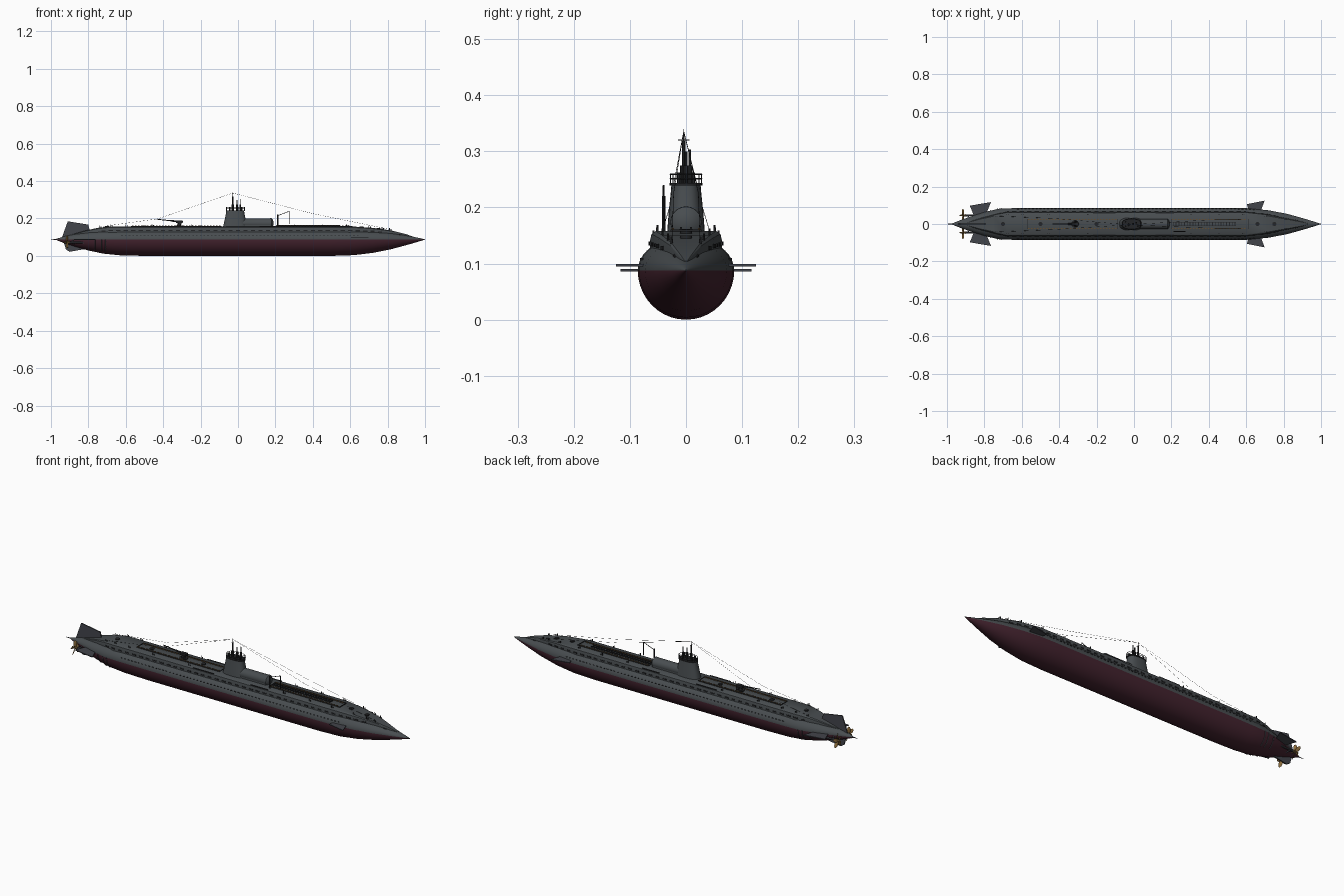
import bpy, bmesh, math
from mathutils import Matrix, Vector

if "Cube" in bpy.data.objects:
    bpy.data.objects.remove(bpy.data.objects["Cube"])

def material(name, r, g, b):
    m = bpy.data.materials.new(name)
    m.diffuse_color = (r, g, b, 1)
    m.use_nodes = True
    m.node_tree.nodes["Principled BSDF"].inputs["Base Color"].default_value = m.diffuse_color
    return m

GREY = material("hull grey", 0.065, 0.074, 0.080)
RED = material("lower hull red", 0.055, 0.016, 0.027)
FIN = material("fin grey", 0.055, 0.058, 0.070)
DARK = material("dark metal", 0.017, 0.018, 0.020)
BRASS = material("brass", 0.26, 0.15, 0.045)
WOOD = material("deck wood", 0.13, 0.075, 0.03)
MID = 0.088     # waterline height

def finish(name, bm, *mats, smooth=True):
    bmesh.ops.recalc_face_normals(bm, faces=bm.faces)
    me = bpy.data.meshes.new(name)
    for f in bm.faces:
        f.smooth = smooth
    bm.to_mesh(me)
    bm.free()
    for m in mats:
        me.materials.append(m)
    me.set_sharp_from_angle(angle=0.6)
    ob = bpy.data.objects.new(name, me)
    bpy.context.collection.objects.link(ob)
    return ob

def loft(rings):
    bm = bmesh.new()
    rows = [[bm.verts.new(p) for p in r] for r in rings]
    n = len(rows[0])
    for a, b in zip(rows, rows[1:]):
        for i in range(n):
            j = (i + 1) % n
            bm.faces.new((a[i], a[j], b[j], b[i]))
    bm.faces.new(rows[0])
    bm.faces.new(rows[-1])
    return bm

def box(bm, c, s, rot=Matrix()):
    m = Matrix.Translation(c) @ rot @ Matrix.Diagonal((*s, 1))
    bmesh.ops.create_cube(bm, size=1, matrix=m)

def rod(bm, p, q, r, r2=None, seg=8):
    p, q = Vector(p), Vector(q)
    d = q - p
    m = Matrix.Translation((p + q) / 2) @ d.to_track_quat('Z', 'Y').to_matrix().to_4x4()
    bmesh.ops.create_cone(bm, cap_ends=True, segments=seg, radius1=r,
                          radius2=r if r2 is None else r2, depth=d.length, matrix=m)

def path(bm, pts, r, seg=5):
    for p, q in zip(pts, pts[1:]):
        rod(bm, p, q, r, seg=seg)

def interp(table, x, k):
    for a, b in zip(table, table[1:]):
        if a[0] <= x <= b[0]:
            t = (x - a[0]) / (b[0] - a[0])
            return a[k] + (b[k] - a[k]) * t
    return 0

# Pressure hull: x, half width, height above and depth below the waterline
HULL = [(-.975, .002, .002, .002), (-.93, .02, .016, .02), (-.87, .041, .03, .039),
        (-.8, .064, .044, .059), (-.72, .082, .056, .076), (-.63, .085, .06, .085),
        (-.5, .086, .06, .088), (.5, .086, .06, .088), (.62, .084, .059, .084),
        (.72, .073, .052, .072), (.82, .054, .038, .052), (.92, .026, .018, .025),
        (1, .001, .001, .001)]
N = 40

def hull_ring(x, w, up, dn):
    pts = []
    for i in range(N):
        a = 2 * math.pi * i / N
        s = math.sin(a)
        pts.append((x, w * math.cos(a), MID + s * (up if s > 0 else dn)))
    return pts

bm = loft([hull_ring(*h) for h in HULL])
for f in bm.faces:
    f.material_index = 1 if f.calc_center_median().z < MID - .0005 else 0
finish("hull", bm, GREY, RED)

# Raised deck casing: x, half width, top height
CASING = [(-.89, .010, .114), (-.82, .032, .134), (-.75, .05, .15), (-.68, .064, .158),
          (.6, .064, .158), (.72, .05, .150), (.82, .03, .136), (.9, .012, .116),
          (.93, .003, .105)]

def casing_ring(x, w, zt):
    half = [(w, .1), (w, .1 + .72 * (zt - .1)), (.96 * w, .1 + .91 * (zt - .1)), (.84 * w, zt)]
    return [(x, y, z) for y, z in half] + [(x, -y, z) for y, z in reversed(half)]

finish("deck_casing", loft([casing_ring(*c) for c in CASING]), GREY)

# Drain slots, shoulder slits and deck hatches
bm = bmesh.new()
for s in (-1, 1):
    for i in range(38):
        x = -.72 + i * .04
        w = interp(CASING, x, 1)
        slope = (interp(CASING, x + .01, 1) - interp(CASING, x - .01, 1)) / .02
        box(bm, (x, s * w, .1 + .62 * (interp(CASING, x, 2) - .1)), (.022, .003, .007),
            Matrix.Rotation(s * math.atan(slope), 4, 'Z'))
    for i in range(64):
        x = -.62 + i * .02
        w, up = interp(HULL, x, 1), interp(HULL, x, 2)
        box(bm, (x, s * w * .94, MID + up * .345), (.009, .003, .003))
    for x, l in ((-.16, .12), (.165, .1)):
        box(bm, (x, s * .058, .1555), (l, .004, .006))
    # torpedo doors
    rod(bm, (.86, s * .018, .112), (.875, s * .017, .109), .006, .004)
for x in (-.7, -.5, -.2, .66, .75):
    z = interp(CASING, x, 2)
    rod(bm, (x, 0, z - .002), (x, 0, z + .004), .011, seg=14)
finish("slots_and_hatches", bm, DARK)

# Deck edging, planking blocks and border
bm, bw = bmesh.new(), bmesh.new()
for x0, x1 in ((-.57, -.09), (.2, .61)):
    for s in (-1, 1):
        box(bm, ((x0 + x1) / 2, s * .027, .159), (x1 - x0, .002, .004))
        for i in range(int((x1 - x0) / .016)):
            box(bw, (x0 + .008 + i * .016, s * .0235, .1605), (.009, .004, .006))
    for x in (x0, x1):
        box(bm, (x, 0, .159), (.002, .054, .004))
finish("deck_border", bm, DARK, smooth=False)
finish("deck_planking", bw, WOOD, smooth=False)

# Aircraft launching track
bm = bmesh.new()
for s in (-1, 1):
    box(bm, (.375, s * .009, .163), (.34, .003, .004))
for i in range(23):
    box(bm, (.21 + i * .015, 0, .16), (.004, .024, .004))
finish("launch_track", bm, DARK, smooth=False)

# Conning tower
def oval(cx, hx, hy, z, p=.75, n=28):
    out = []
    for i in range(n):
        c, s = math.cos(2 * math.pi * i / n), math.sin(2 * math.pi * i / n)
        out.append((cx + hx * math.copysign(abs(c) ** p, c),
                    hy * math.copysign(abs(s) ** p, s), z))
    return out

TOWER = [(.066, .034, .15), (.057, .031, .19), (.049, .027, .228), (.048, .026, .241)]
finish("conning_tower", loft([oval(-.015, *t) for t in TOWER]), GREY)
finish("bridge_platform", loft([oval(-.013, .051, .029, z) for z in (.239, .244)]), DARK)

# Bridge railing
bm = bmesh.new()
for z in (.251, .259):
    ring = oval(-.013, .05, .028, z)
    path(bm, ring + ring[:1], .0012, 4)
for p in oval(-.013, .05, .028, .24)[::2]:
    rod(bm, p, (p[0], p[1], .259), .001, seg=4)
finish("bridge_railing", bm, DARK)

# Periscopes, mast and bridge fittings
bm = bmesh.new()
for x, y, z, r in ((-.028, -.004, .318, .0045), (-.005, 0, .3, .004), (.012, .007, .303, .003)):
    rod(bm, (x, y, .24), (x, y, .275), r + .002, seg=10)
    rod(bm, (x, y, .27), (x, y, z), r * .7, seg=8)
rod(bm, (-.028, -.004, .31), (-.028, -.004, .34), .002, .0006)
rod(bm, (-.028, -.014, .32), (-.028, .006, .32), .001)
for x, y in ((.02, -.012), (-.045, .012), (-.045, -.012)):
    rod(bm, (x, y, .24), (x, y, .262), .004)
finish("periscopes", bm, DARK)

# Hangar with domed door
rings = []
for x, k in ((.02, 1), (.17, 1), (.174, 1.05), (.18, 1.03), (.186, .75), (.19, .3)):
    rings.append([(x, .0265 * k * math.cos(a * math.pi / 12),
                   .174 + .0265 * k * math.sin(a * math.pi / 12)) for a in range(24)])
finish("hangar", loft(rings), GREY)
bm = bmesh.new()
box(bm, (.1, 0, .162), (.16, .05, .014))
finish("hangar_base", bm, GREY)

# Crane
bm = bmesh.new()
rod(bm, (.213, -.04, .15), (.213, -.04, .22), .0032)
path(bm, [(.213, -.04, .215), (.275, -.04, .239), (.275, -.04, .17)], .0016)
finish("crane", bm, DARK)

# Deck gun
bm = bmesh.new()
rod(bm, (-.315, 0, .156), (-.315, 0, .163), .021, seg=18)
rod(bm, (-.315, 0, .16), (-.315, 0, .18), .012, .007, seg=12)
box(bm, (-.315, 0, .182), (.034, .018, .012))
rod(bm, (-.295, 0, .181), (-.36, 0, .188), .006, .004, seg=10)
rod(bm, (-.35, 0, .187), (-.435, 0, .196), .003, .002)
for s in (-1, 1):
    box(bm, (-.31, s * .014, .174), (.016, .006, .012))
finish("deck_gun", bm, DARK)

# Rudders and diving planes
def fin(name, outline, axis, offset, t=.006):
    rings = []
    for d in (-t / 2, t / 2):
        rings.append([(u, offset + d, v) if axis == 'y' else (u, v, offset + d)
                      for u, v in outline])
    finish(name, loft(rings), FIN, smooth=False)

fin("upper_rudder", [(-.945, .088), (-.91, .185), (-.8, .167), (-.785, .1)], 'y', 0)
fin("lower_rudder", [(-.935, .085), (-.92, .034), (-.9, .022), (-.81, .038), (-.8, .08)], 'y', 0)
for s, side in ((-1, "right"), (1, "left")):
    fin("stern_plane_" + side, [(-.85, s * .03), (-.878, s * .098), (-.765, s * .117),
                                (-.795, s * .04)], 'z', .088, .004)
    fin("bow_plane_" + side, [(.615, s * .06), (.604, s * .106), (.698, s * .125),
                              (.675, s * .06)], 'z', .097, .004)

# Propellers, shafts and struts
bm, bs = bmesh.new(), bmesh.new()
for s in (-1, 1):
    hub = Matrix.Translation((-.914, s * .046, .072))
    rod(bm, (-.9, s * .046, .072), (-.932, s * .046, .072), .007, .003, seg=10)
    for i in range(5):
        m = (hub @ Matrix.Rotation(s * math.tau * i / 5, 4, 'X') @ Matrix.Translation((0, 0, .02))
             @ Matrix.Rotation(s * .7, 4, 'Z') @ Matrix.Diagonal((.002, .009, .018, 1)))
        bmesh.ops.create_uvsphere(bm, u_segments=10, v_segments=6, radius=1, matrix=m)
    rod(bs, (-.74, s * .05, .07), (-.905, s * .046, .072), .005)
    rod(bs, (-.89, s * .046, .072), (-.87, s * .02, .1), .003)
    rod(bs, (-.89, s * .046, .072), (-.87, s * .02, .06), .003)
rod(bs, (-.96, 0, MID), (-1, 0, MID), .003, .001)
finish("propellers", bm, BRASS)
finish("propeller_shafts", bs, FIN)

# Stern straps across the lower hull
bm = bmesh.new()
for x in (-.765, -.73, -.708):
    a = hull_ring(x, *[interp(HULL, x, k) + .001 for k in (1, 2, 3)])
    path(bm, [p for p in a[N // 2:N // 2 + 7]], .0022)
    path(bm, [p for p in a[N - 6:] + a[:1]], .0022)
finish("stern_straps", bm, FIN)

# Aerial wires
bm = bmesh.new()
TOP = (-.028, -.004, .336)
for s in (-1, 1):
    path(bm, [TOP, (-.43, s * .03, .198), (-.72, s * .042, .158)], .0005, 4)
    path(bm, [TOP, (.4, s * .022, .226), (.82, s * .025, .14)], .0005, 4)
finish("aerial_wires", bm, DARK)

# Bollards and cleats along the deck edges
bm = bmesh.new()
for s in (-1, 1):
    for x in (-.74, -.68, -.6, -.46, -.25, .3, .45, .58, .7, .77, .81):
        y, z = s * .8 * interp(CASING, x, 1), interp(CASING, x, 2)
        rod(bm, (x, y, z - .004), (x, y, z + .011), .0018, seg=6)
        rod(bm, (x + .008, y, z - .004), (x + .008, y, z + .006), .0022, seg=6)
finish("bollards", bm, DARK)
